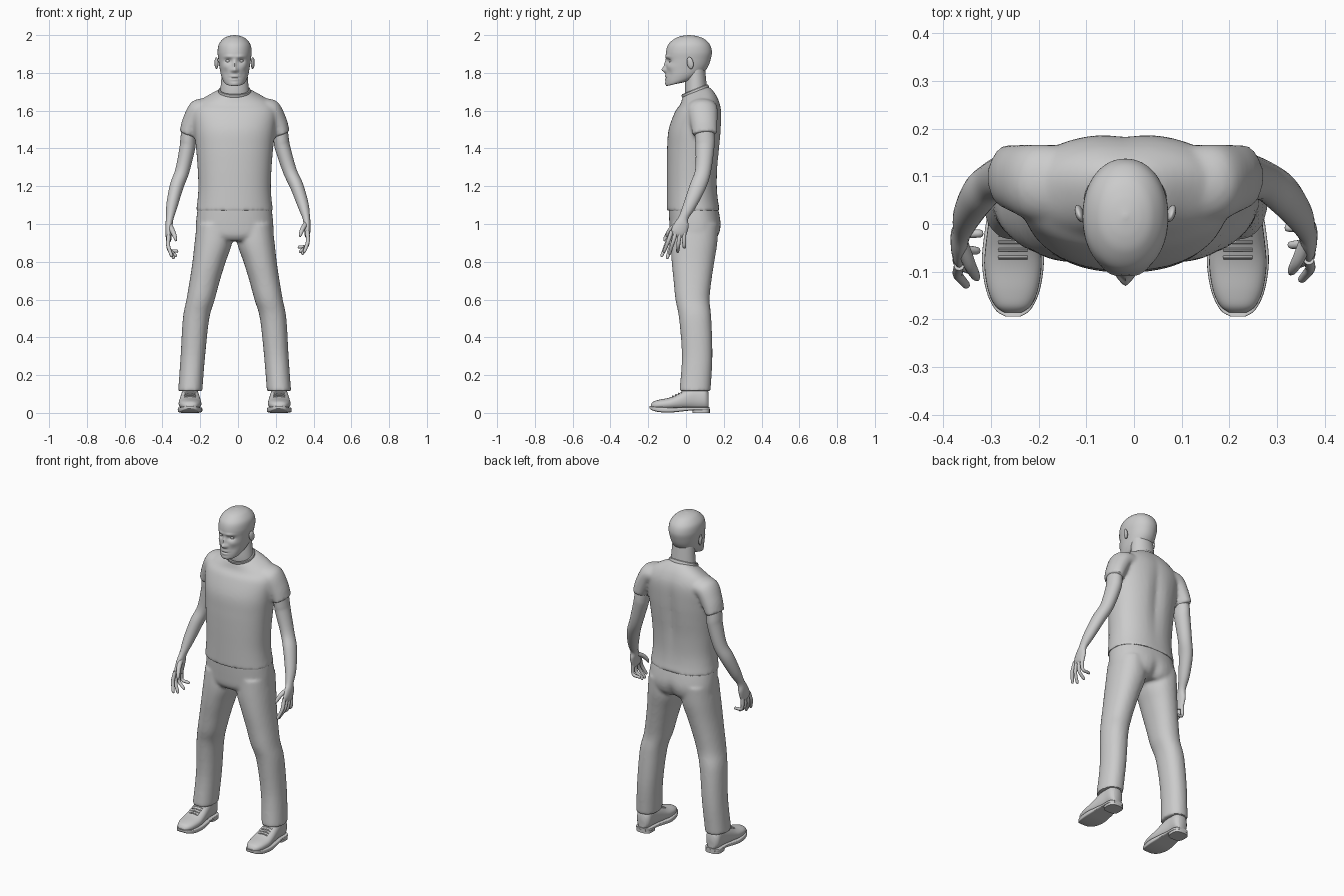
import bpy, bmesh, math
from mathutils import Vector, Matrix

if "Cube" in bpy.data.objects:
    bpy.data.objects.remove(bpy.data.objects["Cube"])

MID = -0.018  # body midline
grey = bpy.data.materials.new("light_grey")
grey.diffuse_color = (0.6, 0.6, 0.6, 1)
grey.use_nodes = True
grey.node_tree.nodes["Principled BSDF"].inputs["Base Color"].default_value = grey.diffuse_color


def catmull(a, b, c, d, t):
    return 0.5 * (2 * b + (c - a) * t + (2 * a - 5 * b + 4 * c - d) * t * t
                  + (3 * b - a - 3 * c + d) * t ** 3)


def loft(bm, secs, n=32, sub=5, power=2.0):
    """Skin smooth superellipse sections (centre, u axis, v axis), capped."""
    last, fine = len(secs) - 1, []
    for i in range(last):
        q = [secs[max(0, min(last, i + k))] for k in (-1, 0, 1, 2)]
        for j in range(sub):
            fine.append([catmull(*[s[k] for s in q], j / sub) for k in range(3)])
    fine.append(secs[-1])
    rings = []
    for c, u, v in fine:
        ring = []
        for k in range(n):
            a = 2 * math.pi * k / n
            co, si = math.cos(a), math.sin(a)
            p = math.copysign(abs(co) ** (2 / power), co)
            q = math.copysign(abs(si) ** (2 / power), si)
            ring.append(bm.verts.new(c + u * p + v * q))
        rings.append(ring)
    for a, b in zip(rings, rings[1:]):
        for k in range(n):
            bm.faces.new((a[k], a[(k + 1) % n], b[(k + 1) % n], b[k]))
    bm.faces.new(rings[0])
    bm.faces.new(rings[-1])


def level(z, y0, y1, rx, tilt=0, x=0):
    """Horizontal section from y0 to y1, optionally rising to the back."""
    ry = (y1 - y0) / 2
    return Vector((x, (y0 + y1) / 2, z)), Vector((rx, 0, 0)), Vector((0, ry, ry * tilt))


def tube(bm, pts, s=1, n=20, sub=5, power=2.0):
    """Limb along points (x, y, z, depth radius, side radius); s mirrors x."""
    P = [Vector((s * p[0], p[1], p[2])) for p in pts]
    secs = []
    for i, p in enumerate(pts):
        d = (P[min(i + 1, len(P) - 1)] - P[max(i - 1, 0)]).normalized()
        ref = Vector((0, 1, 0))
        u = (ref - d * ref.dot(d)).normalized()
        secs.append((P[i], u * p[3], d.cross(u) * p[4]))
    loft(bm, secs, n, sub, power)


def ball(bm, loc, scale, rot=(0, 0, 0)):
    m = Matrix.Translation(loc) @ Matrix.Rotation(rot[0], 4, 'X') @ Matrix.Rotation(rot[2], 4, 'Z')
    bmesh.ops.create_uvsphere(bm, u_segments=20, v_segments=12, radius=1,
                              matrix=m @ Matrix.Diagonal((*scale, 1)))


def finish(name, bm, warp=None, voxel=0, angle=40):
    if warp:
        for v in bm.verts:
            v.co = warp(v.co)
    bmesh.ops.recalc_face_normals(bm, faces=bm.faces)
    me = bpy.data.meshes.new(name)
    bm.to_mesh(me)
    bm.free()
    me.materials.append(grey)
    ob = bpy.data.objects.new(name, me)
    bpy.context.collection.objects.link(ob)
    ob.location.x = MID
    bpy.ops.object.select_all(action='DESELECT')
    ob.select_set(True)
    bpy.context.view_layer.objects.active = ob
    if voxel:  # fuse overlapping volumes into one cloth surface
        r = ob.modifiers.new("fuse", 'REMESH')
        r.mode, r.voxel_size = 'VOXEL', voxel
        m = ob.modifiers.new("relax", 'SMOOTH')
        m.factor, m.iterations = 0.5, 6
        bpy.ops.object.convert(target='MESH')
    bpy.ops.object.shade_smooth_by_angle(angle=math.radians(angle))
    return ob


def gauss(x, w):
    return math.exp(-(x / w) ** 2)


# Shirt: torso and two sleeves
def spine(p):
    if p.y > 0.1:
        p.y -= 0.014 * gauss(p.x, 0.035) * gauss(p.z - 1.42, 0.2)
    return p


bm = bmesh.new()
loft(bm, [level(1.07, -.102, .18, .204), level(1.13, -.102, .17, .196),
          level(1.2, -.102, .166, .192), level(1.3, -.102, .17, .196),
          level(1.4, -.1, .18, .204), level(1.5, -.092, .188, .215),
          level(1.6, -.058, .188, .222, .05), level(1.65, -.032, .168, .185, .2),
          level(1.685, -.022, .138, .122, .35), level(1.702, -.018, .116, .083, .4)],
     48, 5, 2.25)
for s in (-1, 1):
    tube(bm, [(.12, .08, 1.61, .085, .06), (.19, .088, 1.6, .08, .06),
              (.225, .095, 1.54, .072, .053), (.25, .1, 1.475, .066, .044)], s, 28)
finish("shirt", bm, spine, 0.009)

# Collar band
bm = bmesh.new()
tilt = Matrix.Translation((0, .049, 1.703)) @ Matrix.Rotation(math.atan(.4), 4, 'X')
R = []
for i in range(40):
    a = 2 * math.pi * i / 40
    ring = []
    for j in range(8):
        b = 2 * math.pi * j / 8
        k = .007 * math.cos(b)
        ring.append(bm.verts.new(tilt @ Vector(((.08 + k) * math.cos(a), (.07 + k) * math.sin(a),
                                                .011 * math.sin(b)))))
    R.append(ring)
for i in range(40):
    for j in range(8):
        a, b = R[i], R[(i + 1) % 40]
        bm.faces.new((a[j], a[(j + 1) % 8], b[(j + 1) % 8], b[j]))
finish("collar", bm)


# Trousers: hips and two legs
def seat(p):
    if p.y > 0.08:
        p.y -= 0.02 * gauss(p.x, 0.03) * gauss(p.z - 0.92, 0.07)
    return p


bm = bmesh.new()
loft(bm, [level(1.09, -.092, .168, .195), level(1.0, -.088, .186, .205),
          level(.94, -.082, .176, .2), level(.91, -.06, .15, .15)], 40, 5, 2.3)
for s in (-1, 1):
    legs = [(1.0, -.075, .17, .11, .09), (.9, -.08, .166, .113, .099),
            (.8, -.076, .15, .135, .088), (.7, -.066, .135, .158, .08),
            (.6, -.056, .125, .18, .075), (.5, -.037, .134, .204, .07),
            (.3, -.022, .14, .221, .065), (.115, -.035, .13, .235, .064)]
    loft(bm, [level(z, a, b, r, 0, s * x) for z, a, b, x, r in legs], 32, 5, 2.2)
finish("trousers", bm, seat, 0.009)

# Neck
bm = bmesh.new()
loft(bm, [level(1.64, 0, .12, .08), level(1.7, -.006, .113, .076),
          level(1.76, -.004, .107, .071), level(1.83, 0, .1, .066)], 32)
finish("neck", bm)

# Head with modelled face: (x, z, width, height, outward amount)
FACE = [(0, 1.816, .014, .013, .02), (0, 1.842, .009, .024, .011), (.014, 1.812, .008, .008, .006),
        (.034, 1.863, .018, .012, -.013), (.03, 1.886, .024, .009, .006),
        (0, 1.782, .022, .006, .006), (0, 1.765, .018, .006, .006),
        (0, 1.774, .024, .003, -.004), (0, 1.743, .022, .012, .004), (.052, 1.832, .02, .016, .005),
        (.045, 1.795, .016, .02, -.004)]


def face(p):
    if p.y < 0:
        for x, z, w, h, amt in FACE:
            for side in ((-1, 1) if x else (1,)):
                p.y -= amt * gauss(p.x - side * x, w) * gauss(p.z - z, h)
    return p


bm = bmesh.new()
loft(bm, [level(1.742, -.088, -.01, .03, .2), level(1.752, -.104, .045, .055, .25),
          level(1.785, -.107, .088, .071, .12), level(1.83, -.106, .115, .08),
          level(1.87, -.105, .13, .086), level(1.91, -.106, .137, .09),
          level(1.95, -.094, .126, .084), level(1.98, -.062, .096, .061),
          level(1.994, -.028, .06, .035), level(2.0, .012, .02, .004)], 96, 9, 2.1)
finish("head", bm, face, angle=60)

# Eyes and ears
for name, loc, size, rot in (("eye", (.034, -.077, 1.863), (.014, .013, .01), (0, 0, 0)),
                             ("ear", (.096, .022, 1.852), (.009, .018, .032), (.2, 0, -.35))):
    bm = bmesh.new()
    for s in (-1, 1):
        ball(bm, (s * loc[0], loc[1], loc[2]), size, (rot[0], 0, s * rot[2]))
    finish(name + "s", bm)

# Arms, hands and fingers; the two arms hang slightly differently
FINGERS = [(-.087, -.105, -.128, .352, .825), (-.064, -.078, -.098, .342, .815),
           (-.042, -.05, -.056, .33, .825), (-.021, -.022, -.02, .322, .848)]
for s, side in ((-1, "right"), (1, "left")):
    def hang(p):
        t = max(0, min(1, (1.45 - p.z) / .4))
        low = max(0, min(1, (1.05 - p.z) / .1)) if s > 0 else 0
        return p + Vector((.018 * t, .012 * low, .022 * low))

    bm = bmesh.new()
    tube(bm, [(.235, .095, 1.55, .05, .04), (.246, .1, 1.45, .052, .041),
              (.253, .1, 1.4, .049, .041), (.285, .09, 1.28, .042, .037),
              (.318, .063, 1.2, .043, .036), (.347, .02, 1.1, .034, .03),
              (.361, -.015, 1.03, .025, .02), (.366, -.03, .985, .037, .019),
              (.367, -.05, .935, .042, .016), (.364, -.055, .912, .036, .01)], s, 24)
    finish(side + "_arm", bm, hang)
    bm = bmesh.new()
    for y0, y1, y2, x, z in FINGERS:
        tube(bm, [(.367, y0, .94, .011, .011), (.37, y1, .89, .0105, .0105),
                  (.362, (y1 + y2) / 2, .86, .0095, .0095), (x, y2, z + .008, .008, .008),
                  (x - .002, y2, z, .003, .003)], s, 12, 4)
    tube(bm, [(.36, -.045, .99, .015, .014), (.345, -.085, .96, .013, .013),
              (.333, -.108, .93, .01, .01), (.328, -.116, .91, .004, .004)], s, 12, 4)
    finish(side + "_fingers", bm, hang)

# Shoes: upper (y, bottom, top, half width), welted sole, heel and laces
UPPER = [(-.186, .026, .045, .018), (-.172, .018, .06, .037), (-.14, .016, .07, .052),
         (-.09, .016, .08, .06), (-.05, .016, .096, .058), (0, .016, .125, .052),
         (.05, .016, .145, .046), (.1, .016, .14, .044), (.12, .02, .11, .028)]
for s, side in ((-1, "right"), (1, "left")):
    def across(rows):
        return [(Vector((s * .236, y, (a + b) / 2)), Vector((w, 0, 0)), Vector((0, 0, (b - a) / 2)))
                for y, a, b, w in rows]

    bm = bmesh.new()
    loft(bm, across(UPPER), 32, 5, 2.3)
    finish(side + "_shoe", bm, angle=60)
    bm = bmesh.new()
    loft(bm, across([(-.194, .024, .036, .016), (-.18, .014, .034, .037), (-.14, .004, .031, .056),
                     (-.08, .002, .03, .065), (-.02, .008, .03, .06), (.04, .014, .03, .051),
                     (.1, .014, .03, .049), (.125, .014, .03, .03)]), 32, 5, 7)
    loft(bm, [level(z, .035, .126, .048, 0, s * .236) for z in (0, .02)], 28, 1, 3)
    finish(side + "_sole", bm)
    bm = bmesh.new()
    for i in range(4):
        y, z = -.07 + .016 * i, .089 + .007 * i
        tube(bm, [(.236 + dx, y, z - 6 * dx * dx, .004, .004) for dx in (-.03, -.015, 0, .015, .03)],
             s, 8, 2)
    finish(side + "_laces", bm)
